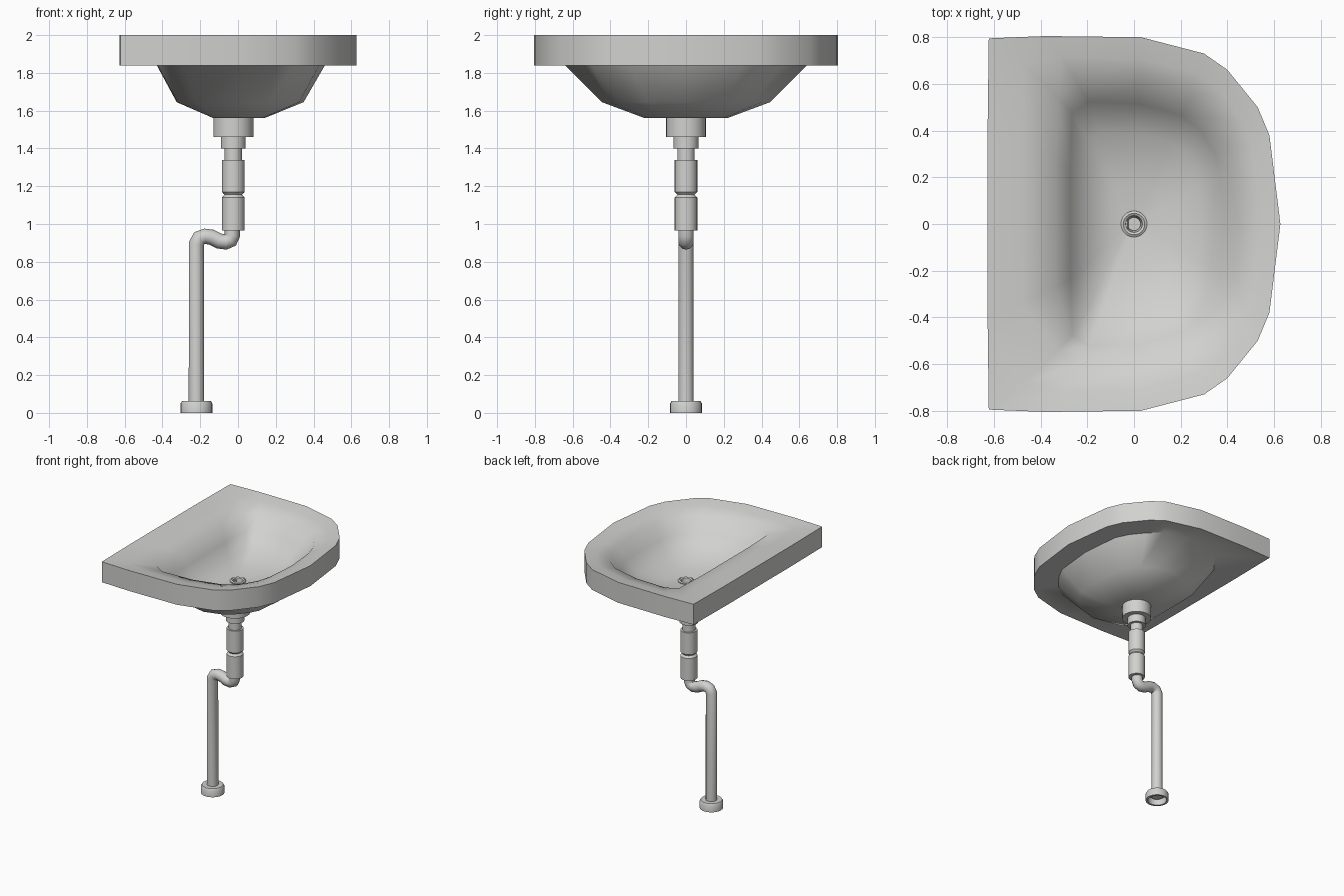
import bpy, bmesh, math

if "Cube" in bpy.data.objects:
    bpy.data.objects.remove(bpy.data.objects["Cube"])

mat = bpy.data.materials.new("light grey ceramic")
mat.diffuse_color = (0.64, 0.64, 0.63, 1)
mat.use_nodes = True
mat.node_tree.nodes["Principled BSDF"].inputs["Base Color"].default_value = mat.diffuse_color


def finish(name, bm, angle=40):
    bmesh.ops.recalc_face_normals(bm, faces=bm.faces)
    me = bpy.data.meshes.new(name)
    bm.to_mesh(me)
    bm.free()
    ob = bpy.data.objects.new(name, me)
    bpy.context.collection.objects.link(ob)
    me.materials.append(mat)
    smooth(ob, angle)
    return ob


def smooth(ob, angle):
    bpy.ops.object.select_all(action='DESELECT')
    ob.select_set(True)
    bpy.context.view_layer.objects.active = ob
    bpy.ops.object.shade_smooth_by_angle(angle=math.radians(angle))


def loft(bm, rings, closed=False):
    loops = [[bm.verts.new(p) for p in r] for r in rings]
    pairs = list(zip(loops, loops[1:])) + ([(loops[-1], loops[0])] if closed else [])
    for a, b in pairs:
        n = len(a)
        for i in range(n):
            j = (i + 1) % n
            bm.faces.new((a[i], a[j], b[j], b[i]))
    return loops


def lathe(name, profile, x, y=0, sides=24, closed=False):
    bm = bmesh.new()
    rings = [[(x + r * math.cos(2 * math.pi * i / sides),
               y + r * math.sin(2 * math.pi * i / sides), z) for i in range(sides)]
             for r, z in profile]
    loops = loft(bm, rings, closed)
    if not closed:
        for l in (loops[0], loops[-1]):
            bm.faces.new(l)
    return finish(name, bm)


# Half outlines, from the middle of the round side to the middle of the straight side
RIM = [(.627, 0), (.58, .38), (.53, .50), (.40, .66), (.30, .73), (.03, .80),
       (-.38, .805), (-.622, .795), (-.627, .4), (-.627, 0)]
BOWL = [(.46, 0), (.43, .30), (.38, .40), (.30, .50), (.21, .58), (.02, .64),
        (-.29, .57), (-.425, .40), (-.43, .2), (-.43, 0)]
# Inside of the bowl, squarer at the straight side
DISH = [(.46, 0), (.44, .25), (.41, .36), (.34, .48), (.24, .56), (.02, .62),
        (-.24, .63), (-.325, .57), (-.335, .28), (-.335, 0)]


def ring(half, z, sx=1, sy=1, dx=0):
    full = half + [(x, -y) for x, y in half[-2:0:-1]]
    return [(x * sx + dx, y * sy, z) for x, y in full]


# Basin: outer bowl, flat underside, rim wall, then the dished inside
bm = bmesh.new()
mid = [((a[0] + b[0]) / 2, (a[1] + b[1]) / 2) for a, b in zip(RIM, DISH)]
loops = loft(bm, [
    ring(BOWL, 1.56, .30, .34),
    ring(BOWL, 1.645, .755, .695),
    ring(BOWL, 1.84),
    ring(RIM, 1.84),
    ring(RIM, 2.0),
    ring(mid, 1.985),
    ring(DISH, 1.952, 1, .95),
    ring(DISH, 1.85, .83, .83, .005),
    ring(DISH, 1.765, .62, .63, .005),
    ring(DISH, 1.72, .30, .28),
    ring(DISH, 1.71, .08, .06),
    ring(DISH, 1.65, .07, .05)])
bm.faces.new(loops[0])
bm.faces.new(loops[-1])
finish("basin", bm, 48)

# Drain ring with a recessed hole
lathe("drain_ring", [(.028, 1.66), (.056, 1.70), (.056, 1.718), (.046, 1.724),
                     (.036, 1.718)], 0, closed=True)

# Drain collars and trap couplings
lathe("drain_fitting", [(.106, 1.57), (.106, 1.46), (.066, 1.46), (.066, 1.40),
                        (.046, 1.40), (.046, 1.34), (.06, 1.34), (.06, 1.17),
                        (.046, 1.155), (.06, 1.14), (.06, .965), (.03, .965)], -.025)

# Bent waste pipe
path = [(-.03, 1.0), (-.03, .94), (-.04, .915), (-.065, .905), (-.10, .91), (-.14, .93),
        (-.175, .935), (-.205, .925), (-.22, .895), (-.22, .03)]
cu = bpy.data.curves.new("waste_pipe", 'CURVE')
cu.dimensions = '3D'
cu.bevel_depth = .041
cu.bevel_resolution = 4
cu.use_fill_caps = True
sp = cu.splines.new('POLY')
sp.points.add(len(path) - 1)
for p, (x, z) in zip(sp.points, path):
    p.co = (x, 0, z, 1)
pipe = bpy.data.objects.new("waste_pipe", cu)
bpy.context.collection.objects.link(pipe)
cu.materials.append(mat)
bpy.ops.object.select_all(action='DESELECT')
pipe.select_set(True)
bpy.context.view_layer.objects.active = pipe
bpy.ops.object.convert(target='MESH')
smooth(bpy.context.view_layer.objects.active, 50)

# Hollow floor flange
lathe("floor_flange", [(.084, 0), (.084, .05), (.076, .064), (.038, .064),
                       (.038, .05), (.068, .05), (.068, 0)], -.22, closed=True)
